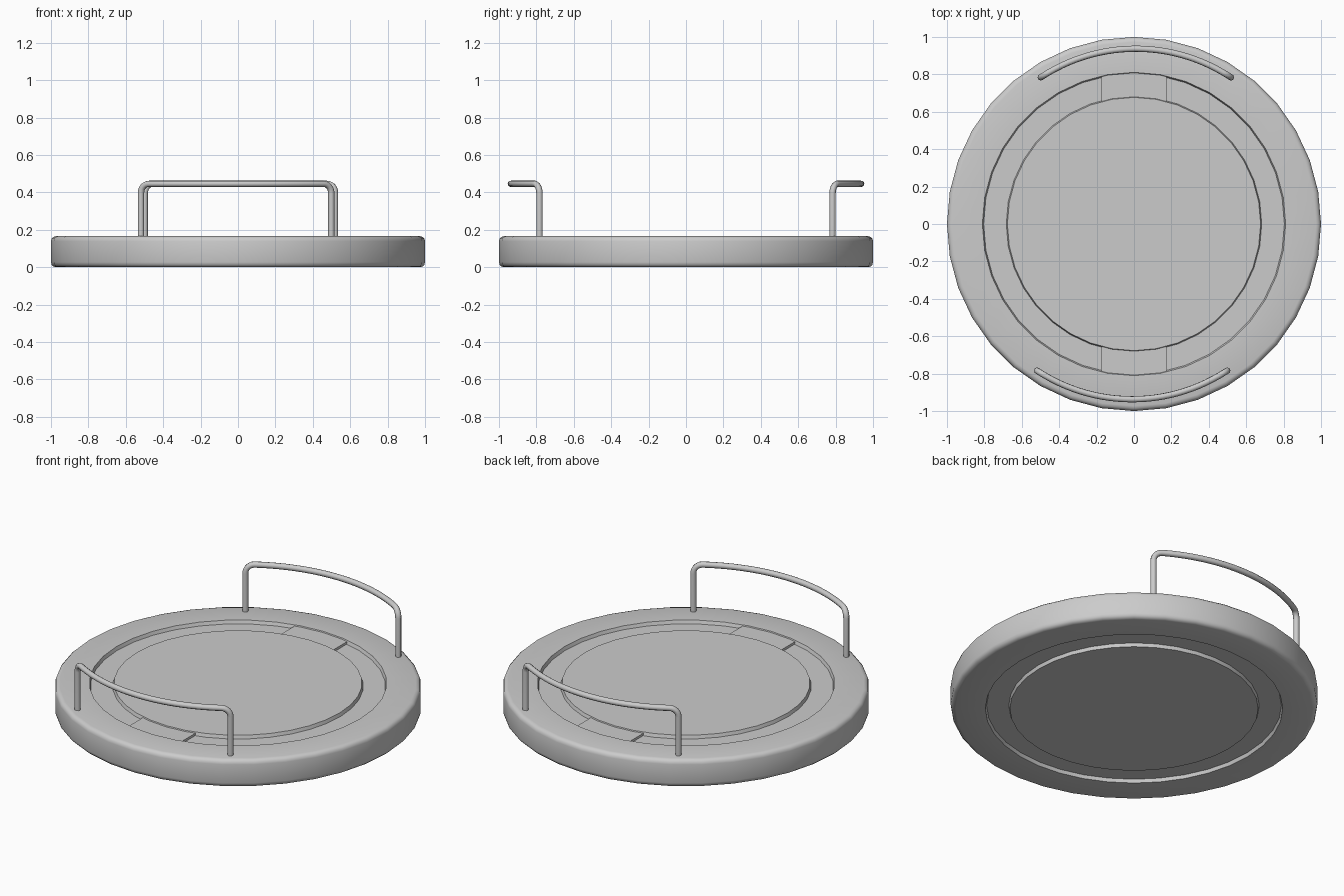
import bpy, bmesh
from math import sin, cos, pi, radians, sqrt

if "Cube" in bpy.data.objects:
    bpy.data.objects.remove(bpy.data.objects["Cube"])

SIDES = 36
TOP = 0.166


def finish(bm, name, angle=40):
    bmesh.ops.recalc_face_normals(bm, faces=bm.faces)
    me = bpy.data.meshes.new(name)
    bm.to_mesh(me)
    bm.free()
    ob = bpy.data.objects.new(name, me)
    bpy.context.collection.objects.link(ob)
    smooth(ob, angle)
    return ob


def smooth(ob, angle):
    bpy.ops.object.select_all(action='DESELECT')
    ob.select_set(True)
    bpy.context.view_layer.objects.active = ob
    bpy.ops.object.shade_smooth_by_angle(angle=radians(angle))


def rounded(r, z, a0, rad=0.027, n=3):
    """Quarter-round corner points for the rim profile."""
    return [(r + rad * cos(a0 + pi / 2 * i / n), z + rad * sin(a0 + pi / 2 * i / n))
            for i in range(n + 1)]


# Round plate: lathed profile with a shallow ring groove on both faces
def lathe(profile, name):
    bm = bmesh.new()
    rings = []
    for r, z in profile:
        rings.append([bm.verts.new((r * sin(2 * pi * k / SIDES), r * cos(2 * pi * k / SIDES), z))
                      for k in range(SIDES)])
    for a, b in zip(rings, rings[1:]):
        for k in range(SIDES):
            j = (k + 1) % SIDES
            bm.faces.new((a[k], a[j], b[j], b[k]))
    bm.faces.new(rings[0])
    bm.faces.new(rings[-1])
    return finish(bm, name)


D = 0.02
profile = [(0.677, 0), (0.683, D), (0.804, D), (0.811, 0)]
profile += rounded(0.973, 0.027, -pi / 2)
profile += rounded(0.973, TOP - 0.027, 0)
profile += [(0.811, TOP), (0.804, TOP - D), (0.683, TOP - D), (0.677, TOP)]
lathe(profile, "plate")


# Tabs bridging the top groove
def ring_y(r, x):
    """Height of the faceted circle of radius r above x."""
    step = 2 * pi / SIDES
    for k in range(SIDES // 4):
        x0, x1 = r * sin(k * step), r * sin((k + 1) * step)
        if x0 <= abs(x) <= x1:
            y0, y1 = r * cos(k * step), r * cos((k + 1) * step)
            return y0 + (y1 - y0) * (abs(x) - x0) / (x1 - x0)


def tab(name, side):
    bm = bmesh.new()
    pts = []
    for r, order in ((0.68, 1), (0.808, -1)):
        b = r * sin(2 * pi / SIDES)
        pts += [(x, ring_y(r, x)) for x in (-0.175, -b, 0, b, 0.175)][::order]
    face = bm.faces.new([bm.verts.new((x * side, y * side, TOP - 0.03)) for x, y in pts])
    new = bmesh.ops.extrude_face_region(bm, geom=[face])["geom"]
    bmesh.ops.translate(bm, vec=(0, 0, 0.024),
                        verts=[v for v in new if isinstance(v, bmesh.types.BMVert)])
    finish(bm, name, 20)


# Curved bar handles on two legs
def handle(name, side):
    R, half, bend, z_top = 0.92, 0.586, 0.05, 0.446
    path = [(0, TOP - 0.02)]
    path += [(bend * (1 - cos(a)), z_top - bend + bend * sin(a))
             for a in (pi / 2 * i / 6 for i in range(7))]
    length = 2 * half * R
    n = 24
    mid = [(bend + (length - 2 * bend) * i / n, z_top) for i in range(1, n)]
    path += mid + [(length - s, z) for s, z in reversed(path)]
    cu = bpy.data.curves.new(name, 'CURVE')
    cu.dimensions = '3D'
    cu.bevel_depth = 0.017
    cu.bevel_resolution = 2
    cu.use_fill_caps = True
    sp = cu.splines.new('POLY')
    sp.points.add(len(path) - 1)
    for p, (s, z) in zip(sp.points, path):
        a = s / R - half
        p.co = (side * (R * sin(a) + 0.01), side * (R * cos(a) + 0.017), z, 1)
    ob = bpy.data.objects.new(name, cu)
    bpy.context.collection.objects.link(ob)
    bpy.ops.object.select_all(action='DESELECT')
    ob.select_set(True)
    bpy.context.view_layer.objects.active = ob
    bpy.ops.object.convert(target='MESH')
    smooth(bpy.context.view_layer.objects.active, 50)


for label, side in (("back", 1), ("front", -1)):
    tab(label + "_tab", side)
    handle(label + "_handle", side)
